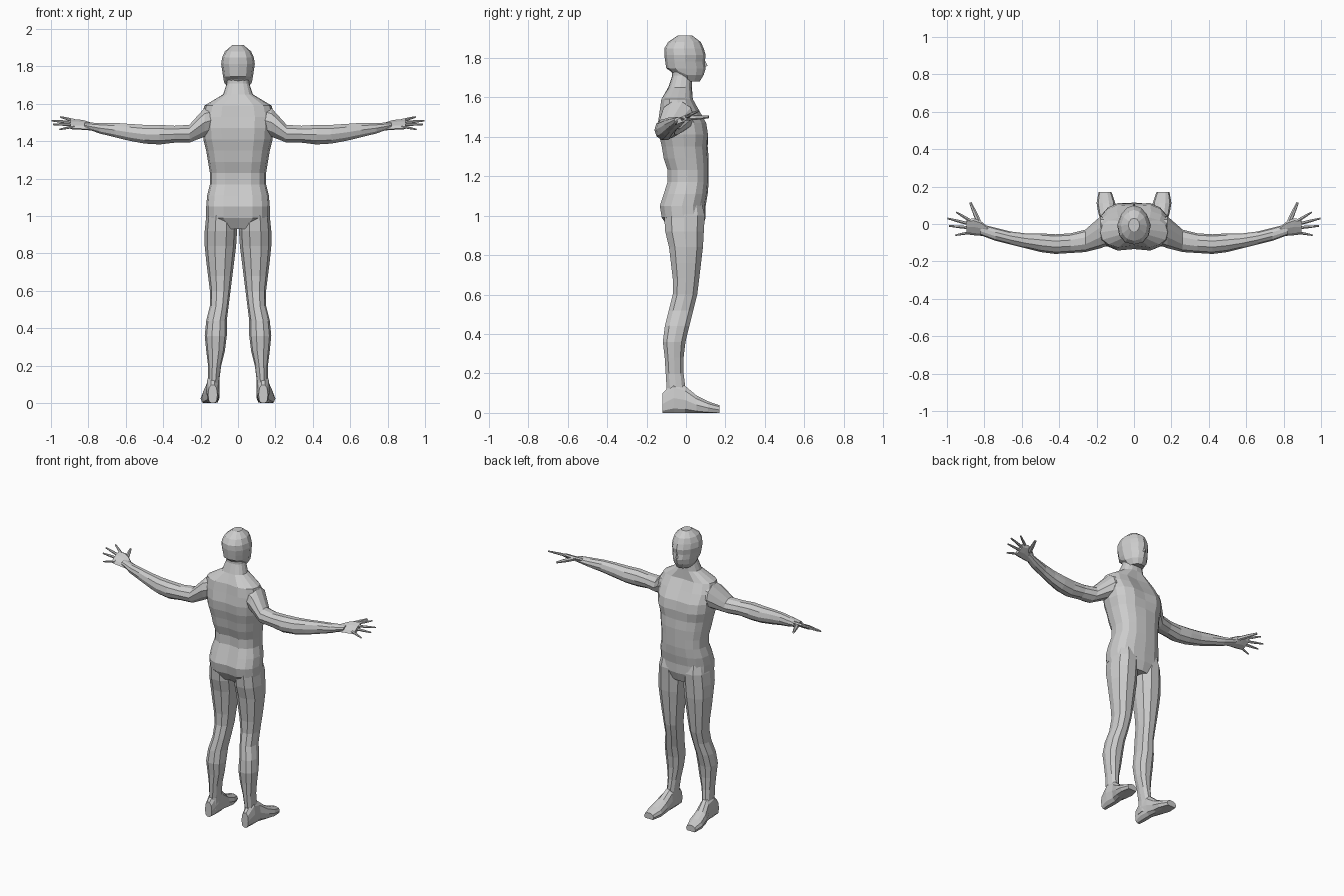
import bpy
import bmesh
from math import cos, sin, pi, copysign
from mathutils import Vector

if "Cube" in bpy.data.objects:
    bpy.data.objects.remove(bpy.data.objects["Cube"], do_unlink=True)

GREY = (.6, .6, .6, 1)
skin = bpy.data.materials.new("plain_grey")
skin.use_nodes = True
skin.diffuse_color = GREY
skin.node_tree.nodes["Principled BSDF"].inputs["Base Color"].default_value = GREY


def finish(name, bm, mirror):
    """Turn a bmesh into a flat shaded object, mirrored across x if asked."""
    bmesh.ops.recalc_face_normals(bm, faces=bm.faces)
    mesh = bpy.data.meshes.new(name)
    bm.to_mesh(mesh)
    bm.free()
    mesh.materials.append(skin)
    obj = bpy.data.objects.new(name, mesh)
    bpy.context.collection.objects.link(obj)
    if mirror:
        modifier = obj.modifiers.new("mirror", "MIRROR")
        modifier.use_mirror_merge = False


def superellipse(low, high, wave, squareness):
    """Place a sine or cosine between two limits, fuller at the corners."""
    middle, radius = (low + high) / 2, (high - low) / 2
    return middle + radius * copysign(abs(wave) ** squareness, wave)


def loft(name, axis, start, end, sides, rings, mirror=False, squareness=.9, adjust=None):
    """Skin evenly spaced rings (low a, high a, low b, high b) along an axis."""
    bm = bmesh.new()
    loops = []
    for index, (a_low, a_high, b_low, b_high) in enumerate(rings):
        t = start + (end - start) * index / (len(rings) - 1)
        loop = []
        for k in range(sides):
            angle = 2 * pi * k / sides
            a = superellipse(a_low, a_high, cos(angle), squareness)
            b = superellipse(b_low, b_high, sin(angle), squareness)
            point = Vector({"x": (t, a, b), "y": (a, t, b), "z": (a, b, t)}[axis])
            if adjust:
                adjust(point)
            loop.append(bm.verts.new(point))
        loops.append(loop)
    for near, far in zip(loops, loops[1:]):
        for k in range(sides):
            following = (k + 1) % sides
            bm.faces.new((near[k], near[following], far[following], far[k]))
    bm.faces.new(loops[0])
    bm.faces.new(loops[-1])
    finish(name, bm, mirror)


def symmetric(rings):
    """Expand (half width, back, front) to full ring limits."""
    return [(-width, width, back, front) for width, back, front in rings]


# Torso and neck, with grooves at the spine and breastbone
def carve_grooves(point):
    if abs(point.x) < .01 and point.z < 1.6:
        if point.y < 0:
            point.y += .016
        elif point.z > 1.4:
            point.y -= .012


torso_rings = symmetric([
    (.08, -.09, .08),
    (.17, -.13, .1),
    (.17, -.14, .1),
    (.165, -.12, .11),
    (.15, -.1, .115),
    (.15, -.1, .115),
    (.16, -.12, .115),
    (.17, -.13, .11),
    (.185, -.145, .12),
    (.19, -.15, .11),
    (.195, -.14, .075),
    (.18, -.13, .04),
    (.08, -.09, .03),
    (.06, -.07, .03),
    (.06, -.07, .03),
])
loft("torso", "z", .93, 1.77, 16, torso_rings, squareness=.8, adjust=carve_grooves)


# Head, narrowing towards the face, with the skull base above the jaw
def shape_face(point):
    point.x *= 1 - 2.5 * max(0, point.y)
    if point.z < 1.73 and point.y < 0:
        point.z += .02


head_rings = symmetric([
    (.05, -.05, .07),
    (.075, -.08, .09),
    (.08, -.1, .1),
    (.085, -.105, .095),
    (.09, -.11, .1),
    (.085, -.11, .09),
    (.07, -.09, .075),
    (.03, -.04, .03),
])
loft("head", "z", 1.68, 1.914, 12, head_rings, adjust=shape_face)

# Nose
bm = bmesh.new()
corners = [(0, .09, 1.8), (0, .11, 1.76), (-.016, .085, 1.75), (.016, .085, 1.75)]
bmesh.ops.convex_hull(bm, input=[bm.verts.new(corner) for corner in corners])
finish("nose", bm, False)

# Legs, from inside the hips down to the ankles
leg_rings = [
    (.03, .15, -.08, .08),
    (.01, .17, -.115, .1),
    (.005, .178, -.11, .095),
    (.01, .178, -.09, .09),
    (.02, .17, -.08, .08),
    (.03, .16, -.07, .07),
    (.04, .15, -.07, .06),
    (.05, .15, -.09, .04),
    (.06, .17, -.11, .02),
    (.06, .178, -.12, 0),
    (.07, .17, -.11, -.01),
    (.09, .16, -.105, -.01),
    (.1, .16, -.1, 0),
    (.1, .16, -.11, .01),
]
loft("legs", "z", 1.08, .04, 10, leg_rings, mirror=True)


# Feet, flattened on the ground
def flatten_sole(point):
    point.z = max(point.z, 0)


foot_shape = [
    (.11, .16, .1),
    (.1, .17, .16),
    (.1, .17, .14),
    (.1, .19, .09),
    (.1, .2, .06),
    (.12, .19, .04),
]
foot_rings = [(inner, outer, -.01, top) for inner, outer, top in foot_shape]
loft("feet", "y", -.12, .17, 10, foot_rings, mirror=True, adjust=flatten_sole)

# Arms, from inside the shoulders out to the wrists
arm_rings = [
    (-.1, .04, 1.45, 1.6),
    (-.13, .04, 1.42, 1.58),
    (-.15, -.03, 1.39, 1.49),
    (-.155, -.05, 1.39, 1.485),
    (-.16, -.055, 1.38, 1.49),
    (-.15, -.05, 1.385, 1.49),
    (-.13, -.05, 1.4, 1.495),
    (-.11, -.04, 1.42, 1.5),
    (-.09, -.02, 1.44, 1.5),
    (-.06, 0, 1.47, 1.5),
]
loft("arms", "x", .1, .82, 10, arm_rings, mirror=True, squareness=1)


# Palms, tilted so the thumb side is higher
def tilt_palm(point):
    point.z += (point.y + .015) / 2


palm_edges = [(-.065, -.015), (-.063, .015), (-.06, .03), (-.055, .025)]
palm_rings = [(back, front, 1.475, 1.505) for back, front in palm_edges]
loft("palms", "x", .78, .895, 8, palm_rings, mirror=True, adjust=tilt_palm)


# Thumbs and fingers, tapering to the tips
def digit(name, start, end, width):
    start, end = Vector(start), Vector(end)
    direction = (end - start).normalized()
    side = direction.orthogonal().normalized()
    up = direction.cross(side)
    bm = bmesh.new()
    points = []
    for along, scale in ((0, 1), (.5, .85), (1, .5)):
        for k in range(6):
            offset = side * cos(k * pi / 3) + up * sin(k * pi / 3)
            points.append(bm.verts.new(start.lerp(end, along) + offset * width * scale))
    bmesh.ops.convex_hull(bm, input=points)
    finish(name, bm, True)


digit("thumbs", (.825, 0, 1.495), (.875, .115, 1.5), .014)
digit("index_fingers", (.875, .017, 1.51), (.95, .063, 1.53), .009)
digit("middle_fingers", (.88, 0, 1.5), (.997, .03, 1.51), .009)
digit("ring_fingers", (.88, -.02, 1.49), (.99, -.01, 1.49), .009)
digit("little_fingers", (.875, -.045, 1.48), (.955, -.06, 1.463), .008)
